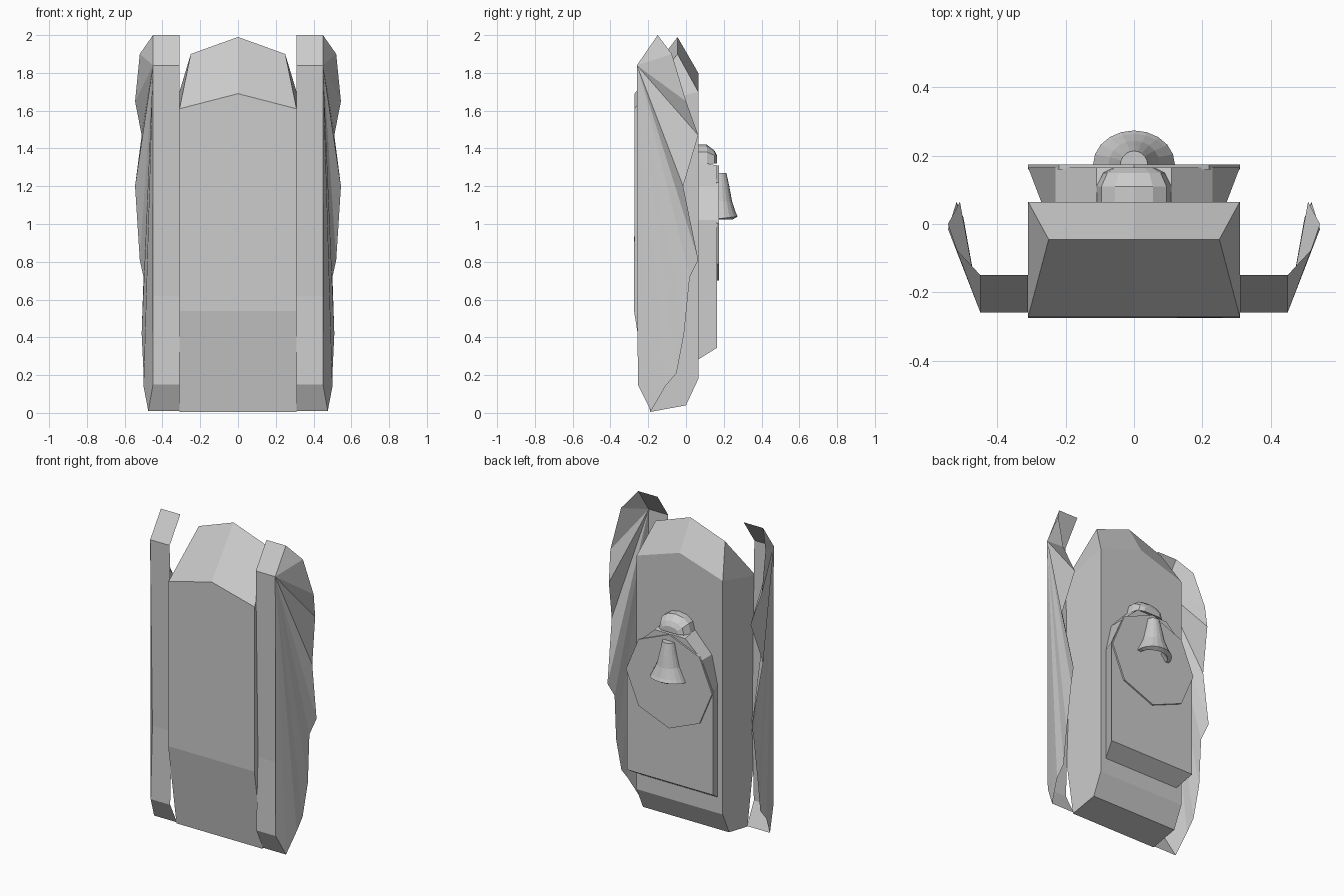
import bpy, bmesh, math

if "Cube" in bpy.data.objects:
    bpy.data.objects.remove(bpy.data.objects["Cube"])


def make(name, verts, faces, mirror=False):
    """Flat-shaded mesh object, optionally mirrored across x = 0."""
    me = bpy.data.meshes.new(name)
    me.from_pydata(verts, [], faces)
    bm = bmesh.new()
    bm.from_mesh(me)
    bmesh.ops.recalc_face_normals(bm, faces=bm.faces)
    bm.to_mesh(me)
    bm.free()
    ob = bpy.data.objects.new(name, me)
    bpy.context.collection.objects.link(ob)
    if mirror:
        ob.modifiers.new("mirror", "MIRROR").use_clip = True
    return ob


def loft(name, rings, closed=True, cap=True):
    """Bridge equal-length rings; cap the first and last one."""
    n = len(rings[0])
    verts = [p for r in rings for p in r]
    faces = []
    for k in range(len(rings) - 1):
        for i in range(n if closed else n - 1):
            j = (i + 1) % n
            faces.append((k*n + i, k*n + j, (k+1)*n + j, (k+1)*n + i))
    if cap:
        faces += [tuple(range(n)), tuple(range((len(rings) - 1)*n, len(rings)*n))]
    return make(name, verts, faces)


# Hull: side profile (y, z), nose points rise towards the centre line
base = [(-0.275, 0.54), (-0.19, 0.005), (0.0, 0.04), (0.065, 0.18)]


def hull_ring(x, ridge_x, back, ridge, front):
    ring = [(x, y, z) for y, z in base]
    return ring + [(x, 0.065, back), (ridge_x, -0.045, ridge), (x, -0.272, front)]


rings = [hull_ring(-0.31, -0.25, 1.70, 1.90, 1.61),
         hull_ring(0, 0, 1.80, 1.99, 1.69),
         hull_ring(0.31, 0.25, 1.70, 1.90, 1.61)]
verts = [p for r in rings for p in r]
faces = [(k*7 + i, k*7 + (i+1) % 7, (k+1)*7 + (i+1) % 7, (k+1)*7 + i)
         for k in range(2) for i in range(7)]
for o in (0, 14):
    faces += [(o, o+1, o+2, o+3, o+4, o+6), (o+4, o+5, o+6)]
make("hull", verts, faces)

# Track fronts: bent strip between hull and outer edge
strip = [(0.45, -0.15, 2.0), (0.45, -0.26, 1.84), (0.45, -0.237, 0.62),
         (0.45, -0.255, 0.15), (0.475, -0.185, 0.01)]
inner = [(0.31, y, z) for x, y, z in strip]
make("track_front", inner + strip,
     [(i, i+1, i+6, i+5) for i in range(4)], mirror=True)

# Side skirts: a fan from the upper front corner to the ragged outer edge
edge = [(0.45, -0.15, 2.0), (0.52, -0.075, 1.9), (0.545, 0.0, 1.65),
        (0.51, 0.065, 1.47), (0.545, -0.015, 1.2), (0.52, 0.065, 0.81),
        (0.50, 0.02, 0.72), (0.51, -0.01, 0.42), (0.50, -0.05, 0.21),
        (0.50, -0.11, 0.14), (0.475, -0.185, 0.01), (0.45, -0.255, 0.15),
        (0.45, -0.237, 0.62)]
make("side_skirt", [(0.45, -0.26, 1.84)] + edge,
     [(0, i, i+1) for i in range(1, len(edge))], mirror=True)

# Rear deck: flares outwards and tapers towards the top
def deck_ring(y, w, low, top):
    half = [(w, low), (w, 1.02), (0.23, 1.20), (0.11, top)]
    return [(x, y, z) for x, z in half] + [(-x, y, z) for x, z in reversed(half)]


loft("rear_deck", [deck_ring(0.06, 0.27, 0.28, 1.33),
                   deck_ring(0.165, 0.31, 0.345, 1.31)])

# Rounded cap on the upper end of the deck
cap_rings = []
for y, r, h in [(0.06, 0.11, 0.10), (0.11, 0.11, 0.10), (0.15, 0.09, 0.07), (0.165, 0.06, 0.04)]:
    cap_rings.append([(r*math.cos(a), y, 1.32 + h*math.sin(a)**0.7)
                      for a in [math.pi*i/6*0.9999 for i in range(7)]])
loft("deck_cap", cap_rings)

# Eight-sided plate on the deck
oct_pts = [(0.31*math.cos(a), 1.005 + 0.305*math.sin(a))
           for a in [math.pi/4*i for i in range(8)]]
loft("round_plate", [[(x, y, z) for x, z in oct_pts] for y in (0.16, 0.175)])

# Flared spout: open half bell with a rim turned inwards
bell = []
for r, d, z in [(0.0, 0.0, 1.27), (0.04, 0.04, 1.27), (0.055, 0.055, 1.20),
                (0.075, 0.07, 1.12), (0.11, 0.09, 1.06), (0.12, 0.10, 1.04),
                (0.095, 0.075, 1.025), (0.06, 0.05, 1.07)]:
    bell.append([(r*math.cos(a), 0.174 + d*math.sin(a), z + 0.012*(math.sin(a) - 1)*(r > 0.1))
                 for a in [math.pi*i/10 for i in range(11)]])
loft("spout", bell, closed=False, cap=False)
